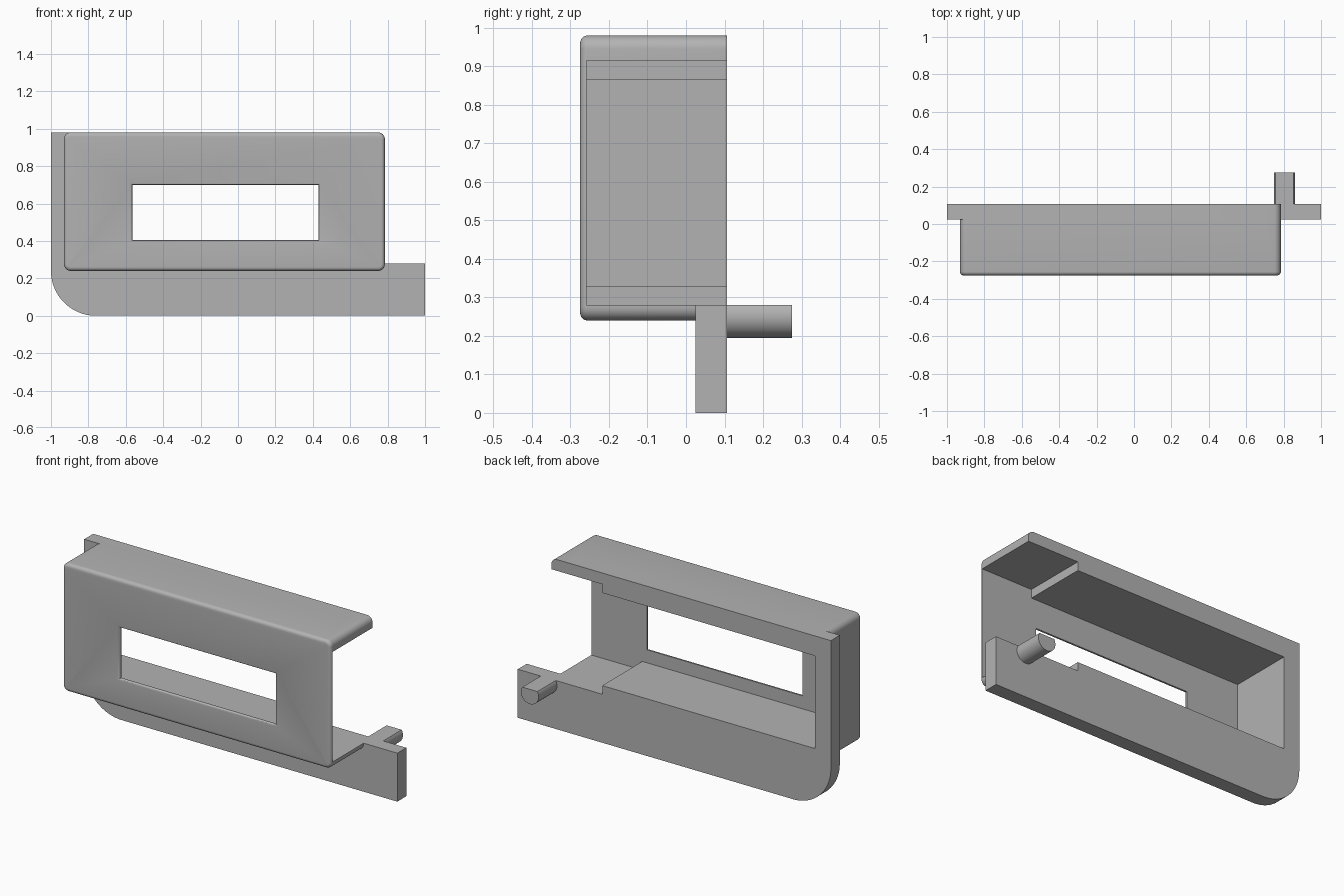
import bpy
import bmesh
from math import sin, cos, pi, radians, sqrt

cube = bpy.data.objects.get("Cube")
if cube:
    bpy.data.objects.remove(cube, do_unlink=True)

grey = bpy.data.materials.new("plain grey")
grey.use_nodes = True
colour = (0.45, 0.45, 0.45, 1)
grey.diffuse_color = colour
grey.node_tree.nodes["Principled BSDF"].inputs["Base Color"].default_value = colour

BACK, FRONT = 0.107, -0.275


def loft(name, rings):
    """Closed solid through (y, [(x, z), ...]) rings."""
    bm = bmesh.new()
    loops = [[bm.verts.new((x, y, z)) for x, z in pts] for y, pts in rings]
    n = len(loops[0])
    for a, b in zip(loops, loops[1:]):
        for i in range(n):
            j = (i + 1) % n
            bm.faces.new((a[i], a[j], b[j], b[i]))
    bm.faces.new(loops[0])
    bm.faces.new(loops[-1])
    bmesh.ops.recalc_face_normals(bm, faces=bm.faces)
    mesh = bpy.data.meshes.new(name)
    bm.to_mesh(mesh)
    bm.free()
    mesh.materials.append(grey)
    ob = bpy.data.objects.new(name, mesh)
    bpy.context.collection.objects.link(ob)
    return ob


def arc(cx, cz, r, start, end, steps):
    angles = [radians(start + (end - start) * i / steps) for i in range(steps + 1)]
    return [(cx + r * cos(a), cz + r * sin(a)) for a in angles]


def rounded_rect(x0, x1, z0, z1, r):
    return (arc(x1 - r, z1 - r, r, 0, 90, 8) + arc(x0 + r, z1 - r, r, 90, 180, 8)
            + arc(x0 + r, z0 + r, r, 180, 270, 8) + arc(x1 - r, z0 + r, r, 270, 360, 8))


def rect(x0, x1, z0, z1):
    return [(x0, z0), (x1, z0), (x1, z1), (x0, z1)]


def combine(target, other, operation):
    mod = target.modifiers.new(operation.lower(), "BOOLEAN")
    mod.operation, mod.solver, mod.object = operation, "EXACT", other
    bpy.context.view_layer.objects.active = target
    bpy.ops.object.modifier_apply(modifier=mod.name)
    bpy.data.objects.remove(other, do_unlink=True)


# Housing with rounded corners and a filleted front edge
fillet, rings = 0.02, []
for i in range(7):
    a = i / 6 * pi / 2
    g = fillet * (1 - sin(a))
    rings.append((FRONT + fillet * (1 - cos(a)),
                  rounded_rect(-0.93 + g, 0.785 - g, 0.24 + g, 0.98 - g, 0.035 - g)))
rings.append((BACK, rings[-1][1]))
body = loft("housing_and_back_plate", rings)

# Back plate with one large rounded corner
corner = arc(-0.76, 0.24, 0.24, 180, 270, 24)
outline = [(-1, 0.98)] + corner + [(1, 0), (1, 0.5), (0.7, 0.5), (0.7, 0.98)]
plate = loft("back_plate", [(0.025, outline), (BACK, outline)])
combine(body, plate, "UNION")

# Peg behind the plate, flattened on top by the cavity cut
circle = arc(0.805, 0.251, 0.056, 0, 352.5, 47)
peg = loft("peg", [(0.06, circle), (0.275, circle)])
combine(body, peg, "UNION")

# Stepped cavity, open at the back and one end
stepped = [(-0.9, 0.33), (0.46, 0.33), (0.46, 0.28), (1.2, 0.28),
           (1.2, 0.915), (0.46, 0.915), (0.46, 0.865), (-0.9, 0.865)]
cavity = loft("cavity_cutter", [(-0.258, stepped), (0.4, stepped)])
combine(body, cavity, "DIFFERENCE")

# Window with a softened front rim
rim, rings = 0.01, []
for i in range(6):
    d = rim * i / 5
    g = rim - sqrt(rim ** 2 - (rim - d) ** 2)
    rings.append((FRONT + d, rect(-0.565 - g, 0.43 + g, 0.405 - g, 0.70 + g)))
rings = [(FRONT - 0.05, rings[0][1])] + rings + [(-0.2, rings[-1][1])]
combine(body, loft("window_cutter", rings), "DIFFERENCE")

# Smooth the fillets, keep the corners crisp
bpy.ops.object.select_all(action="DESELECT")
body.select_set(True)
bpy.context.view_layer.objects.active = body
bpy.ops.object.shade_smooth_by_angle(angle=radians(30))
